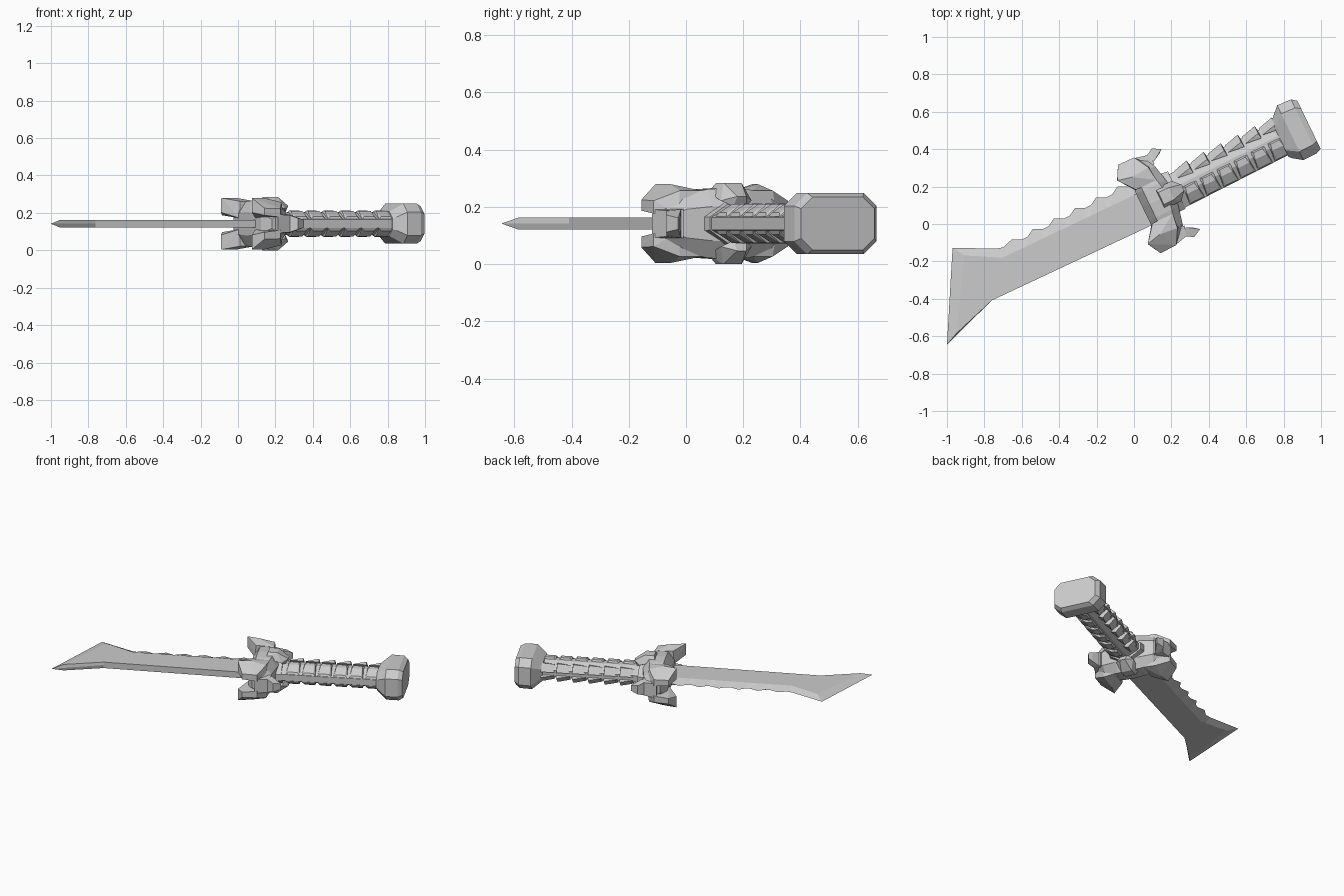
import bpy, bmesh, math
from mathutils import Vector

if "Cube" in bpy.data.objects:
    bpy.data.objects.remove(bpy.data.objects["Cube"])

ANG = math.radians(25.7)
C, S = math.cos(ANG), math.sin(ANG)
Z0 = 0.142          # mid-plane height of the lying sword
VC = 0.06           # centre line of the guard across the sword

steel = bpy.data.materials.new("grey_steel")
steel.diffuse_color = (0.6, 0.6, 0.6, 1)
steel.use_nodes = True
steel.node_tree.nodes["Principled BSDF"].inputs["Base Color"].default_value = steel.diffuse_color


def P(u, v, z):
    """Sword space (along, across, up from mid-plane) to world."""
    return Vector((u * C - v * S, u * S + v * C, Z0 + z))


def finish(name, bm):
    bmesh.ops.recalc_face_normals(bm, faces=bm.faces)
    me = bpy.data.meshes.new(name)
    bm.to_mesh(me)
    bm.free()
    me.materials.append(steel)
    ob = bpy.data.objects.new(name, me)
    bpy.context.collection.objects.link(ob)
    return ob


def hull(name, pts):
    bm = bmesh.new()
    for p in pts:
        bm.verts.new(P(*p))
    r = bmesh.ops.convex_hull(bm, input=bm.verts)
    junk = [g for g in r["geom_interior"] if isinstance(g, bmesh.types.BMVert)]
    bmesh.ops.delete(bm, geom=junk, context='VERTS')
    bmesh.ops.dissolve_limit(bm, angle_limit=0.02, verts=bm.verts, edges=bm.edges)
    return finish(name, bm)


def loft(name, rings):
    bm = bmesh.new()
    rows = [[bm.verts.new(P(*p)) for p in r] for r in rings]
    n = len(rows[0])
    for a, b in zip(rows, rows[1:]):
        for i in range(n):
            j = (i + 1) % n
            bm.faces.new((a[i], a[j], b[j], b[i]))
    bm.faces.new(rows[0])
    bm.faces.new(rows[-1])
    return finish(name, bm)


def octagon(a0, a1, h, ca, ch):
    """Chamfered rectangle a0..a1 by -h..h."""
    return [(a0 + ca, -h), (a1 - ca, -h), (a1, -h + ch), (a1, h - ch),
            (a1 - ca, h), (a0 + ca, h), (a0, h - ch), (a0, -h + ch)]


def along(u, *o):
    return [(u, a, b) for a, b in octagon(*o)]


# Blade: full-thickness core with sharp serrated back and sharp tip
def core(x):
    return (x, -0.179 + 0.477 * (x + 0.7))


pairs = [((0.12, 0.005), None), ((-0.761, -0.409), None),
         ((-1.0, -0.645), (-0.95, -0.585)),
         ((-0.97, -0.127), (-0.905, -0.168)),
         ((-0.74, -0.132), (-0.74, -0.178)), ((-0.70, -0.125), core(-0.70))]
for k in range(6):
    x, y = -0.654 + 0.113 * k, -0.083 + 0.0565 * k
    pairs.append(((x, y), core(x)))
    if k < 5:
        pairs.append(((x + 0.055, y), core(x + 0.055)))
        pairs.append(((x + 0.085, y + 0.015), core(x + 0.085)))
pairs += [((0.0, 0.2), core(0.0)), ((0.06, 0.2), core(0.06))]
bm = bmesh.new()
HB = 0.021
rim, up, dn = [], [], []
for o, i in pairs:
    c = i or o
    up.append(bm.verts.new((c[0], c[1], Z0 + HB)))
    dn.append(bm.verts.new((c[0], c[1], Z0 - HB)))
    rim.append(bm.verts.new((o[0], o[1], Z0)))
bm.faces.new(up)
bm.faces.new(dn[::-1])
for i in range(len(pairs)):
    j = (i + 1) % len(pairs)
    bm.faces.new((up[i], up[j], rim[j], rim[i]))
    bm.faces.new((rim[i], rim[j], dn[j], dn[i]))
finish("blade", bm)

# Guard body: waisted block lofted across the sword
secs = [(0.23, 0.12, 0.22, 0.05), (0.17, 0.085, 0.235, 0.10),
        (0.08, 0.08, 0.255, 0.12), (0, 0.08, 0.27, 0.125)]
secs = secs + [(-d, a, b, h) for d, a, b, h in secs[-2::-1]]
loft("guard_body", [[(a, VC + d, z) for a, z in octagon(u0, u1, h, 0.04, h * 0.5)]
                    for d, u0, u1, h in secs])

for s, side in ((1, "upper"), (-1, "lower")):
    # Forked prongs pointing towards the blade
    for t, face in ((1, "top"), (-1, "bottom")):
        pts = [(.085, .10, .03), (.09, .10, .12), (.22, .10, .03), (.21, .10, .115),
               (.02, .19, .06), (.02, .188, .138), (.10, .17, .138), (.20, .18, .115),
               (.21, .19, .03), (.06, .262, .045), (.06, .262, .083),
               (.155, .260, .035), (.155, .260, .08)]
        hull(f"guard_prong_{side}_{face}", [(u, VC + s * d, t * z) for u, d, z in pts])
    # Hook curling back towards the grip
    base = [(.14, .26, .05), (.14, .16, .06), (.225, .24, .045), (.24, .185, .05)]
    tip = [(.22, .24, .045), (.24, .195, .05), (.26, .262, .03),
           (.307, .238, .02), (.285, .22, .02)]
    for nm, pts in (("base", base), ("tip", tip)):
        hull(f"guard_hook_{nm}_{side}",
             [(u, VC + s * d, t * z) for u, d, z in pts for t in (1, -1)])

# Claws gripping the handle on both flat sides
for t, face in ((1, "top"), (-1, "bottom")):
    pts = [(.18, .0, .11), (.18, .12, .11), (.19, .025, .142), (.19, .095, .142),
           (.25, .025, .142), (.25, .095, .142), (.28, .0, .08), (.28, .12, .08),
           (.32, .045, .095), (.32, .08, .095), (.30, .04, .06), (.30, .09, .06)]
    hull(f"handle_claw_{face}", [(u, v, t * z) for u, v, z in pts])

# Collar and handle core
loft("handle_collar", [along(.20, -.05, .185, .085, .08, .06),
                       along(.285, -.045, .175, .075, .08, .052)])
loft("handle_core", [along(.24, -.040, .158, .06, .075, .038),
                     along(.94, -.025, .165, .06, .075, .038)])

# Grip tiles on the lower slopes, wedge teeth on the upper slopes
N = 6
for k in range(N):
    u = 0.315 + k * 0.102
    o = 0.002 * k
    for t, face in ((1, "top"), (-1, "bottom")):
        tile = [(u + a, v + o, t * z) for a, v, z in (
            (0, -.036, .024), (.088, -.036, .024), (0, .07, .055), (.088, .07, .055),
            (.014, -.03, .038), (.074, -.03, .038), (.010, .022, .068),
            (.078, .022, .068), (.018, .058, .070), (.070, .058, .070))]
        hull(f"grip_tile_{face}_{k}", tile)
        tooth = [(u + a, v + o, t * z) for a, v, z in (
            (0, .162, .01), (.09, .160, .01), (0, .12, .05), (.09, .11, .055),
            (.055, .172, .018), (.085, .184, .020), (.06, .135, .060), (.085, .14, .062))]
        hull(f"grip_tooth_{face}_{k}", tooth)

# Pommel: chamfered octagonal cap
loft("pommel", [along(.90, -.035, .175, .065, .04, .035),
                along(.915, -.05, .19, .075, .045, .04),
                along(.965, -.085, .240, .107, .05, .045),
                along(1.045, -.083, .236, .107, .05, .045),
                along(1.073, -.070, .214, .092, .045, .04)])
